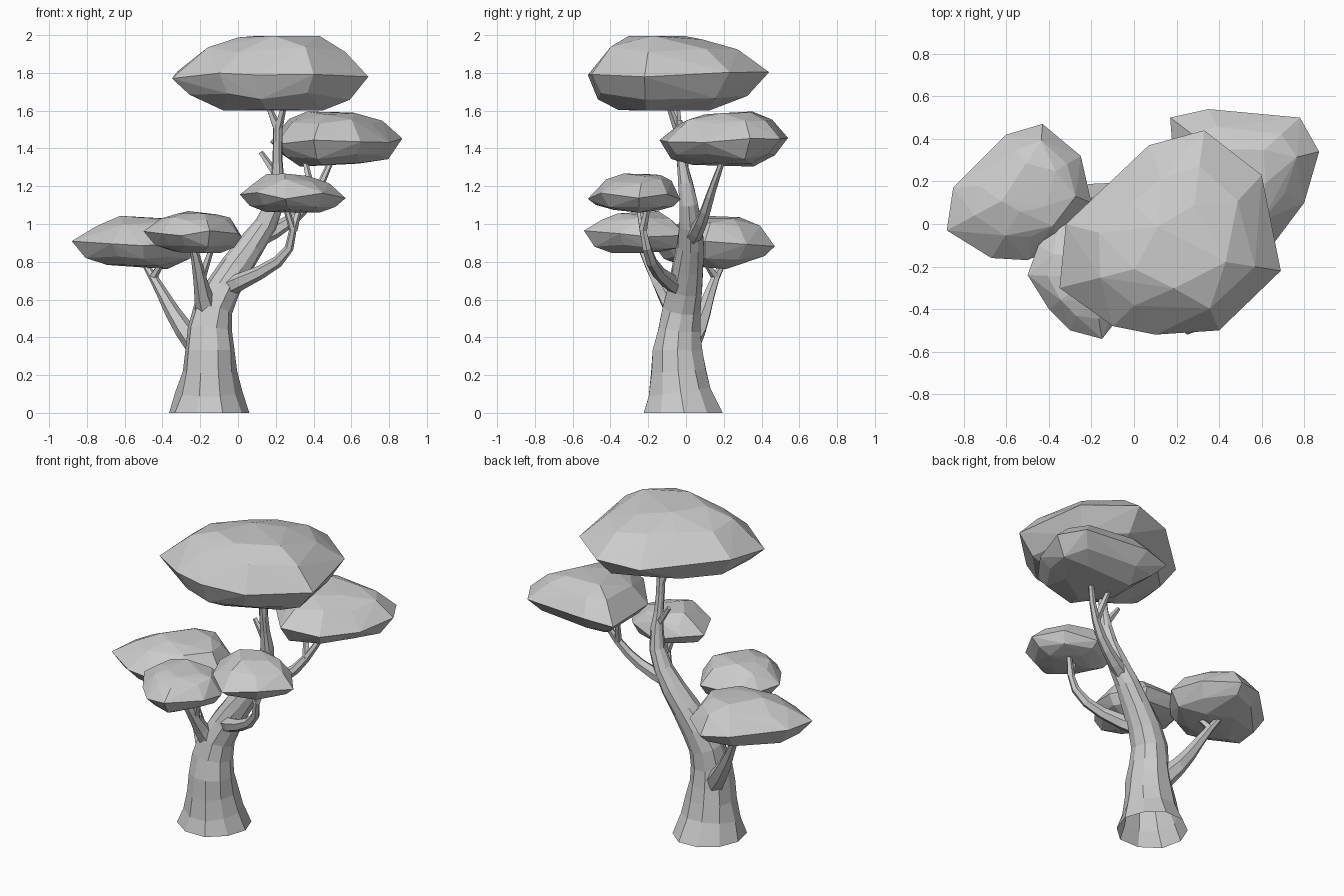
import bpy, bmesh, math, random
from mathutils import Vector
from mathutils.geometry import interpolate_bezier

random.seed(4)
cube = bpy.data.objects.get("Cube")
if cube:
    bpy.data.objects.remove(cube)

shade = 0.6
grey = bpy.data.materials.new("plain grey")
grey.use_nodes = True
grey.diffuse_color = (shade, shade, shade, 1)
grey.node_tree.nodes["Principled BSDF"].inputs["Base Color"].default_value = grey.diffuse_color


def finish(name, bm):
    bmesh.ops.recalc_face_normals(bm, faces=bm.faces[:])
    mesh = bpy.data.meshes.new(name)
    bm.to_mesh(mesh)
    bm.free()
    mesh.materials.append(grey)
    bpy.context.collection.objects.link(bpy.data.objects.new(name, mesh))


def tube(name, points, radii, sides):
    """Faceted tube through the points, open at the foot and closed at the tip."""
    bm = bmesh.new()
    rings = []
    for i, point in enumerate(points):
        before, after = points[max(i - 1, 0)], points[min(i + 1, len(points) - 1)]
        along = (after - before).normalized()
        if point.z == 0:
            along = Vector((0, 0, 1))
        across = Vector((0, 1, 0)).cross(along).normalized()
        other = along.cross(across)
        ring = []
        for k in range(sides):
            angle = math.tau * k / sides
            reach = radii[i] * random.uniform(0.95, 1.07)
            spoke = across * math.cos(angle) + other * math.sin(angle)
            ring.append(bm.verts.new(point + spoke * reach))
        rings.append(ring)
    for low, high in zip(rings, rings[1:]):
        for k in range(sides):
            following = (k + 1) % sides
            bm.faces.new((low[k], low[following], high[following], high[k]))
    bm.faces.new(rings[-1])
    finish(name, bm)


def trunk_at(z):
    """Centre of the trunk: upright foot, lean to the left side, upright crown."""
    t = min(max((z - 0.45) / 0.75, 0), 1)
    lean = t * t * (3 - 2 * t)
    return Vector((0.36 * lean - 0.15, -0.01 - 0.035 * math.sin(5 * z), z))


def trunk_radius(z):
    return max(0.025, 0.16 - z / 10) + 0.055 * math.exp(-8 * z)


def branch(name, root_height, handle, second_handle, tip, thickness):
    """Curved branch rooted in the trunk; returns its centre points."""
    points = interpolate_bezier(trunk_at(root_height), Vector(handle),
                                Vector(second_handle), Vector(tip), 7)
    last = len(points) - 1
    radii = [thickness + (0.015 - thickness) * (i / last) ** 0.7 for i in range(last + 1)]
    tube(name, points, radii, 6)
    return points


def twig(name, start, tip):
    tube(name, [start, Vector(tip)], [0.024, 0.013], 5)


def canopy(name, outline, bottom, rim, top, peak, keel):
    """Faceted cloud: hull of a rim outline with shrunken rings above and below."""
    bm = bmesh.new()

    def ring(corners, centre, scale, z, bump):
        for corner in corners:
            spot = Vector(centre).lerp(Vector(corner), scale * random.uniform(0.96, 1.04))
            bm.verts.new((*spot, z + bump * random.uniform(-1, 1)))

    for corner in outline:
        bm.verts.new((*corner, rim + random.uniform(-0.02, 0.02)))
    height, depth = top - rim, rim - bottom
    ring(outline, peak, 0.7, rim + height * 0.62, height / 9)
    ring(outline[::2], peak, 0.4, top - height / 12, height / 12)
    ring(outline, keel, 0.82, rim - depth * 0.6, depth / 9)
    ring(outline[::2], keel, 0.5, bottom + depth / 12, depth / 12)
    hull = bmesh.ops.convex_hull(bm, input=bm.verts[:])
    spare = {item for item in hull["geom_interior"] + hull["geom_unused"]
             if isinstance(item, bmesh.types.BMVert)}
    bmesh.ops.delete(bm, geom=list(spare), context="VERTS")
    finish(name, bm)


# Trunk with a flared foot
heights = [1.55 * i / 14 for i in range(15)]
tube("trunk", [trunk_at(z) for z in heights], [trunk_radius(z) for z in heights], 10)

# Twigs on the upper trunk
twig("crown_twig_right", trunk_at(1.5), (0.15, -0.05, 1.65))
twig("crown_twig_left", trunk_at(1.5), (0.25, -0.1, 1.65))
twig("crown_stub", trunk_at(1.25), (0.12, 0, 1.38))

# Branches, each with one forking twig
limb = branch("front_left_branch", 0.65, (0.1, -0.2, 0.75), (0.4, -0.2, 0.8),
              (0.25, -0.25, 1.1), 0.055)
twig("front_left_twig", limb[-2], (0.33, -0.2, 1.1))
limb = branch("back_left_branch", 0.92, (0.3, 0.1, 1), (0.4, 0.1, 1.1),
              (0.5, 0.2, 1.35), 0.05)
twig("back_left_twig", limb[-3], (0.35, 0.2, 1.35))
limb = branch("right_branch", 0.3, (-0.3, 0.1, 0.4), (-0.4, 0.1, 0.65),
              (-0.5, 0.2, 0.8), 0.08)
twig("right_twig", limb[-2], (-0.4, 0.1, 0.8))
limb = branch("front_branch", 0.5, (-0.2, -0.1, 0.6), (-0.2, -0.2, 0.8),
              (-0.25, -0.25, 0.9), 0.075)
twig("front_twig", limb[3], (-0.13, -0.2, 0.9))

# Leaf canopies
canopy("top_canopy",
       [(-0.35, -0.3), (-0.32, 0), (-0.1, 0.2), (0.07, 0.37), (0.33, 0.44),
        (0.6, 0.23), (0.69, -0.22), (0.4, -0.5), (0.1, -0.52), (-0.1, -0.48)],
       1.6, 1.79, 2, (0.25, -0.15), (0.2, -0.2))
canopy("back_left_canopy",
       [(0.17, 0.5), (0.35, 0.54), (0.78, 0.5), (0.87, 0.34), (0.8, 0.1),
        (0.65, -0.1), (0.4, -0.14), (0.2, 0.1)],
       1.3, 1.44, 1.6, (0.5, 0.25), (0.5, 0.2))
canopy("front_left_canopy",
       [(0.01, -0.2), (0.1, -0.4), (0.25, -0.52), (0.45, -0.45), (0.57, -0.25),
        (0.45, -0.1), (0.25, -0.03), (0.1, -0.1)],
       1.06, 1.15, 1.27, (0.25, -0.2), (0.3, -0.25))
canopy("right_canopy",
       [(-0.88, -0.03), (-0.85, 0.17), (-0.6, 0.42), (-0.43, 0.47), (-0.25, 0.32),
        (-0.2, 0.1), (-0.35, -0.1), (-0.5, -0.17), (-0.67, -0.16)],
       0.76, 0.9, 1.05, (-0.45, 0.2), (-0.5, 0.1))
canopy("front_canopy",
       [(-0.5, -0.24), (-0.45, -0.1), (-0.35, 0), (-0.1, 0), (0.02, -0.2),
        (0, -0.35), (-0.15, -0.54), (-0.3, -0.5), (-0.4, -0.4)],
       0.84, 0.95, 1.07, (-0.2, -0.25), (-0.2, -0.25))
